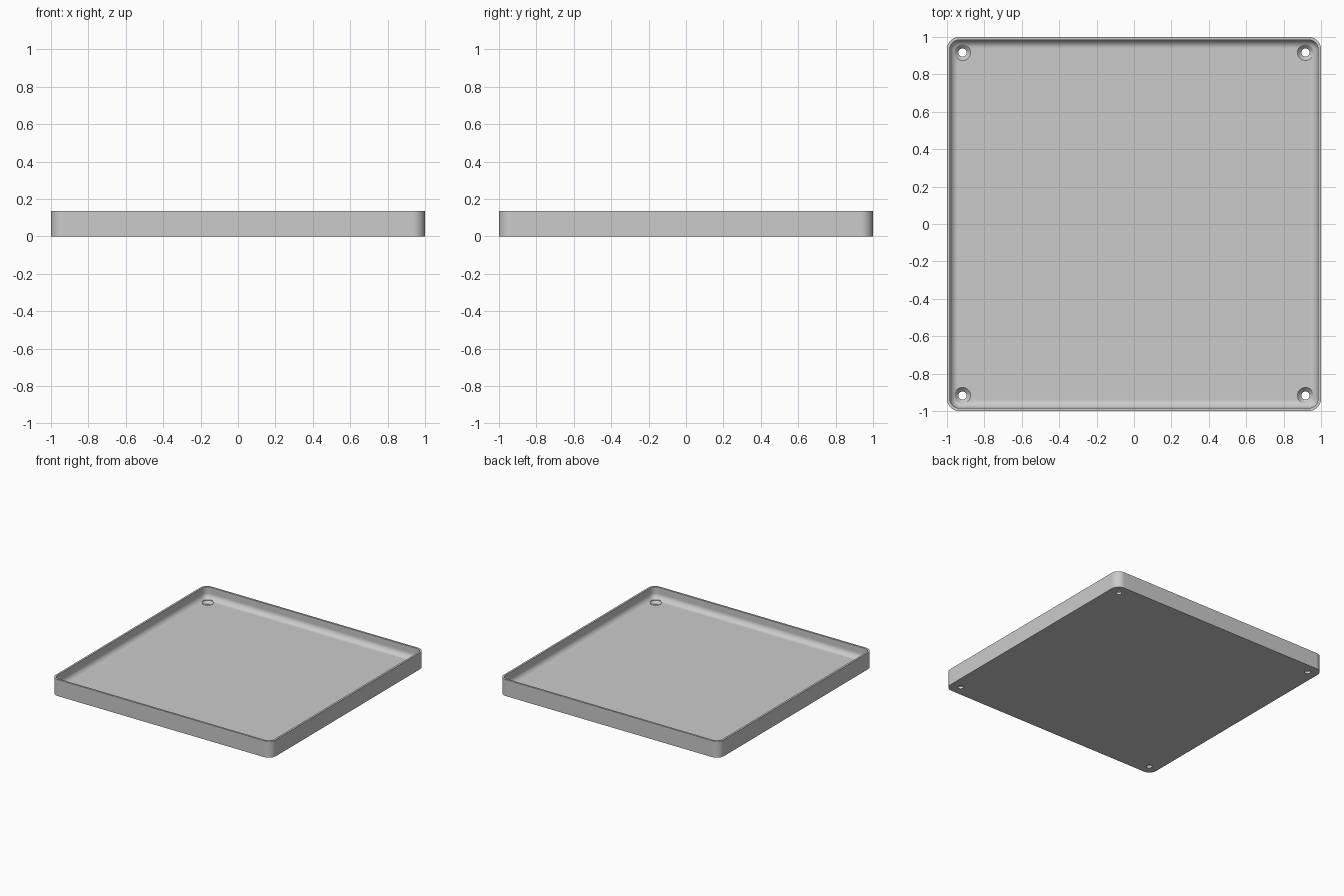
import bpy
import bmesh
from math import cos, sin, pi, radians

HEIGHT, FLOOR, WALL = 0.135, 0.04, 0.016
CORNER, FILLET, HOLE_POS = 0.066, 0.045, 0.917

cube = bpy.data.objects.get("Cube")
if cube:
    bpy.data.objects.remove(cube, do_unlink=True)

grey = bpy.data.materials.new("light grey")
grey.use_nodes = True
grey.diffuse_color = (0.6, 0.6, 0.6, 1)
grey.node_tree.nodes["Principled BSDF"].inputs["Base Color"].default_value = grey.diffuse_color


def rounded_square(bm, inset, z, steps=10):
    """Ring of vertices: a square with rounded corners, set in from the outside."""
    radius, centre = CORNER - inset, 1 - CORNER
    ring = []
    for quarter, (sx, sy) in enumerate([(1, 1), (-1, 1), (-1, -1), (1, -1)]):
        for i in range(steps + 1):
            a = (quarter + i / steps) * pi / 2
            ring.append(bm.verts.new((sx * centre + radius * cos(a),
                                      sy * centre + radius * sin(a), z)))
    return ring


def circle(bm, x, y, radius, z, steps=32):
    return [bm.verts.new((x + radius * cos(2 * pi * i / steps),
                          y + radius * sin(2 * pi * i / steps), z)) for i in range(steps)]


def skin(bm, rings):
    """Join successive rings with faces and cap both ends."""
    for a, b in zip(rings, rings[1:]):
        for i in range(len(a)):
            j = (i + 1) % len(a)
            bm.faces.new((a[i], a[j], b[j], b[i]))
    bm.faces.new(rings[0][::-1])
    bm.faces.new(rings[-1])


def to_object(bm, name):
    bmesh.ops.recalc_face_normals(bm, faces=bm.faces)
    mesh = bpy.data.meshes.new(name)
    bm.to_mesh(mesh)
    bm.free()
    mesh.materials.append(grey)
    obj = bpy.data.objects.new(name, mesh)
    bpy.context.collection.objects.link(obj)
    return obj


# Tray: outer wall, flat rim, inner wall and a fillet down to the floor
bm = bmesh.new()
profile = [(0, 0), (0, HEIGHT), (WALL, HEIGHT)]
for i in range(9):
    a = i / 8 * pi / 2
    profile.append((WALL + FILLET * (1 - cos(a)), FLOOR + FILLET * (1 - sin(a))))
skin(bm, [rounded_square(bm, inset, z) for inset, z in profile])
tray = to_object(bm, "tray")

# Countersunk screw holes in the four corners
bm = bmesh.new()
hole = [(0.022, -0.05), (0.022, 0.018), (0.043, FLOOR), (0.043, 0.1)]
for x in (-HOLE_POS, HOLE_POS):
    for y in (-HOLE_POS, HOLE_POS):
        skin(bm, [circle(bm, x, y, r, z) for r, z in hole])
cutter = to_object(bm, "screw_hole_cutter")
cutter.hide_render = True

cut = tray.modifiers.new("screw holes", 'BOOLEAN')
cut.operation = 'DIFFERENCE'
cut.solver = 'EXACT'
cut.object = cutter

for obj in bpy.context.selected_objects:
    obj.select_set(False)
tray.select_set(True)
bpy.context.view_layer.objects.active = tray
bpy.ops.object.modifier_apply(modifier=cut.name)
bpy.data.objects.remove(cutter, do_unlink=True)

# Smooth corners and fillet, crisp rim and flat floor
bpy.ops.object.shade_smooth_by_angle(angle=radians(30))
weighted = tray.modifiers.new("flat floor shading", 'WEIGHTED_NORMAL')
weighted.keep_sharp = True
